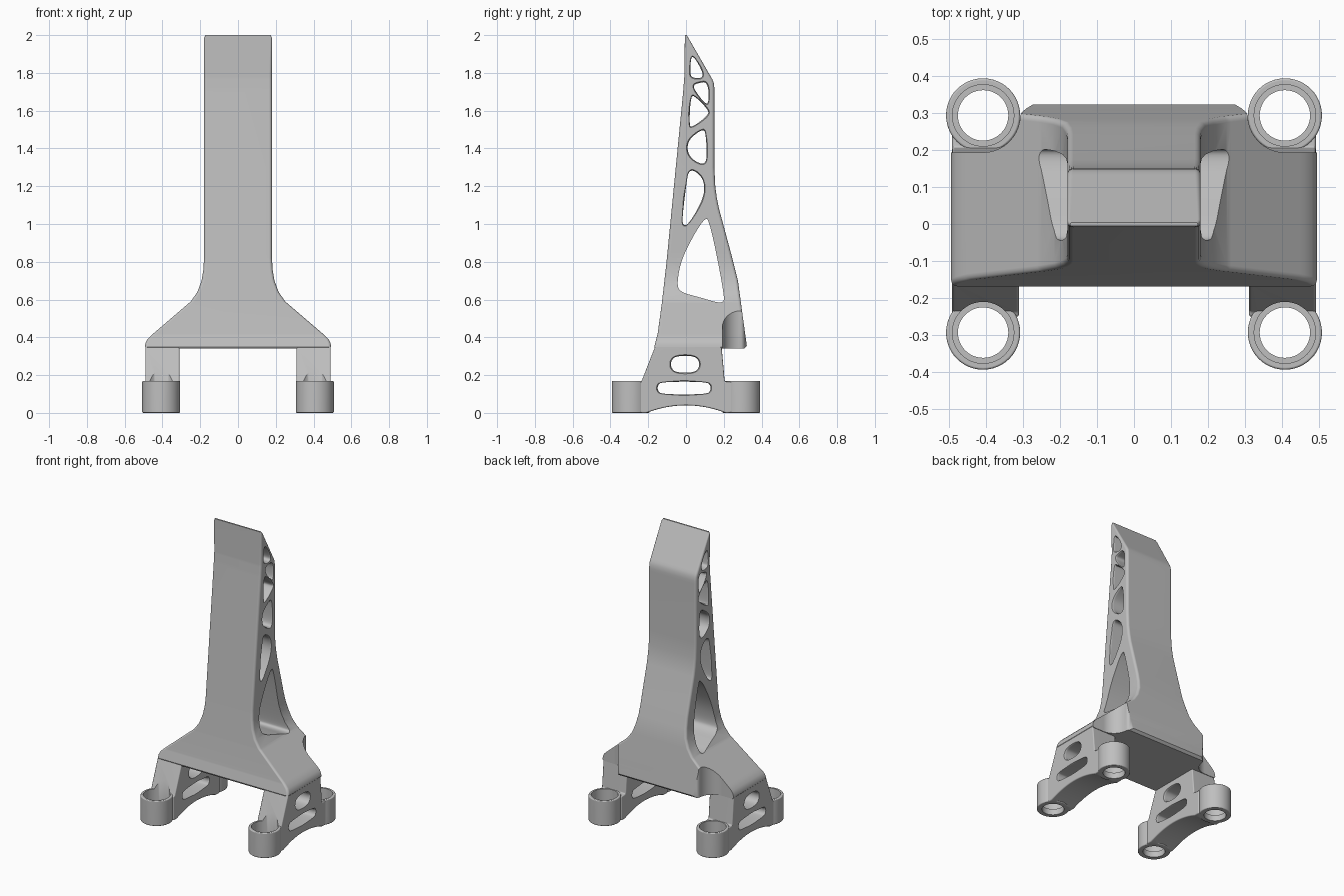
import bpy, bmesh, math
from mathutils import Vector

cube = bpy.data.objects.get("Cube")
if cube:
    bpy.data.objects.remove(cube, do_unlink=True)

grey = bpy.data.materials.new("plain_grey")
grey.use_nodes = True
grey.diffuse_color = (0.52, 0.52, 0.52, 1)
grey.node_tree.nodes["Principled BSDF"].inputs["Base Color"].default_value = (0.52, 0.52, 0.52, 1)


def loft(name, rings):
    """Skin equal-length closed rings and cap both ends."""
    bm = bmesh.new()
    rows = [[bm.verts.new(p) for p in ring] for ring in rings]
    count = len(rows[0])
    for low, high in zip(rows, rows[1:]):
        for i in range(count):
            j = (i + 1) % count
            bm.faces.new((low[i], low[j], high[j], high[i]))
    bm.faces.new(rows[0][::-1])
    bm.faces.new(rows[-1])
    bmesh.ops.recalc_face_normals(bm, faces=bm.faces[:])
    mesh = bpy.data.meshes.new(name)
    bm.to_mesh(mesh)
    bm.free()
    mesh.materials.append(grey)
    obj = bpy.data.objects.new(name, mesh)
    bpy.context.collection.objects.link(obj)
    return obj


def across(name, outline, stations):
    """Loft a (y, z) outline along x; each station is (x, outward rim)."""
    pts = [Vector(p) for p in outline]
    mid = sum(pts, Vector((0, 0))) / len(pts)
    return loft(name, [[(x, *(p + (p - mid).normalized() * rim)) for p in pts]
                       for x, rim in stations])


def upright(name, outline, bottom, top):
    return loft(name, [[(x, y, z) for x, y in outline] for z in (bottom, top)])


def circle(cx, cy, radius, count=48):
    return [(cx + radius * math.cos(math.tau * i / count),
             cy + radius * math.sin(math.tau * i / count)) for i in range(count)]


def rounded(points, rounds=3):
    """Corner cutting turns a rough outline into a smooth loop."""
    for _ in range(rounds):
        result = []
        for a, b in zip(points, points[1:] + points[:1]):
            a, b = Vector(a), Vector(b)
            result += [a.lerp(b, 0.25), a.lerp(b, 0.75)]
        points = result
    return points


def apply(obj, kind, **settings):
    mod = obj.modifiers.new(kind.lower(), kind)
    for key, value in settings.items():
        setattr(mod, key, value)
    bpy.context.view_layer.objects.active = obj
    bpy.ops.object.modifier_apply(modifier=mod.name)


def combine(obj, other, operation="DIFFERENCE"):
    apply(obj, "BOOLEAN", object=other, operation=operation, solver="EXACT")
    bpy.data.objects.remove(other, do_unlink=True)


def soften(obj, width):
    apply(obj, "BEVEL", width=width, segments=3, limit_method="ANGLE",
          angle_limit=math.radians(40))


def finish(obj):
    bpy.ops.object.select_all(action="DESELECT")
    obj.select_set(True)
    bpy.context.view_layer.objects.active = obj
    bpy.ops.object.shade_smooth_by_angle(angle=math.radians(32))
    mod = obj.modifiers.new("flat_normals", "WEIGHTED_NORMAL")
    mod.keep_sharp = True


def sample(curve, z):
    for (z0, v0), (z1, v1) in zip(curve, curve[1:]):
        if z <= z1:
            return v0 + (v1 - v0) * (z - z0) / (z1 - z0)
    return curve[-1][1]


# Tower: half width, front and back given by height
half = [(.34, .485), (.35, .493), (.37, .49), (.39, .48), (.41, .46), (.59, .25),
        (.64, .215), (.7, .193), (.76, .183), (.82, .18), (1.985, .18), (2, .172)]
front = [(.34, -.163), (.35, -.168), (.42, -.15), (.58, -.128), (.8, -.103),
         (1.7, -.015), (1.78, -.009), (2, -.006)]
back = [(.34, .307), (.355, .322), (.5, .302), (.7, .275), (.85, .237), (1.08, .175),
        (1.14, .163), (1.2, .155), (1.3, .15), (1.72, .15), (1.745, .148),
        (1.765, .14), (2, .004)]


def section(z):
    w, f, b = (sample(c, z) for c in (half, front, back))
    r = min(.016, (b - f) * .45)
    corners = [(w - r, b - r), (r - w, b - r), (r - w, f + r), (w - r, f + r)]
    return [(cx + r * math.cos(math.radians(90 * k + 22.5 * s)),
             cy + r * math.sin(math.radians(90 * k + 22.5 * s)), z)
            for k, (cx, cy) in enumerate(corners) for s in range(5)]


heights = sorted({z for curve in (half, front, back) for z, _ in curve})
tower = loft("tower", [section(z) for z in heights])

# Fastener clearance at the two rear corners
ring_x, ring_y = .407, .293
arc = [(ring_x + .1 * math.cos(math.radians(a)), ring_y + .1 * math.sin(math.radians(a)))
       for a in range(180, 271, 9)]
clearance = [(.24, .4), (.25, .335), (.27, .324), (.29, .312), (.302, .302)] + arc
clearance += [(.6, ring_y - .1), (.6, .4)]
for side in (1, -1):
    combine(tower, upright("clearance", [(side * x, y) for x, y in clearance], .2, .75))

# Openings through the tower, top to bottom
openings = [
    [(.028, 1.91), (.09, 1.805), (.085, 1.77), (.03, 1.775), (.022, 1.8)],
    [(.04, 1.735), (.06, 1.745), (.115, 1.755), (.122, 1.65), (.105, 1.63), (.045, 1.71)],
    [(.025, 1.68), (.05, 1.675), (.118, 1.605), (.118, 1.575), (.03, 1.51), (.017, 1.525)],
    [(.095, 1.505), (.105, 1.47), (.112, 1.35), (.095, 1.315), (.05, 1.33),
     (.01, 1.37), (.008, 1.43), (.04, 1.47)],
    [(.015, 1.295), (.08, 1.26), (.102, 1.19), (.08, 1.11), (.015, 1),
     (-.015, .99), (-.02, 1.03), (0, 1.2)],
    [(.095, 1.025), (.123, 1.03), (.205, .62), (.195, .575), (.08, .61),
     (-.035, .64), (-.048, .69), (-.025, .81), (.04, .94)],
]
for outline in openings:
    rim = 0 if outline is openings[-1] else .006
    stations = [(-.6, rim), (-.18, rim), (-.17, 0), (.17, 0), (.18, rim), (.6, rim)]
    combine(tower, across("opening", rounded(outline), stations))
finish(tower)


def slot(y0, y1, z0, z1):
    c = (z1 - z0) * .3
    return rounded([(y0, z0 + c), (y0 + c, z0), (y1 - c, z0), (y1, z0 + c),
                    (y1, z1 - c), (y1 - c, z1), (y0 + c, z1), (y0, z1 - c)])


# Legs: slotted panel with an arched underside and a socket at each end
arch = [(y / 100, .04 * (1 - (y / 21) ** 2)) for y in range(-21, 22, 3)]
panel = [(-.25, 0)] + arch + [(.25, 0), (.25, .163), (.205, .166), (.188, .355),
                              (-.162, .355), (-.236, .166), (-.25, .163)]
inner, outer = .31, .491
for side, name in ((1, "left_leg"), (-1, "right_leg")):
    leg = across(name, panel, [(side * inner, 0), (side * outer, 0)])
    soften(leg, .008)
    for outline in (slot(-.15, .13, .098, .165), slot(-.08, .07, .213, .302)):
        stations = [(.25, .006), (inner, .006), (inner + .01, 0),
                    (outer - .01, 0), (outer, .006), (.55, .006)]
        combine(leg, across("slot", outline, [(side * x, rim) for x, rim in stations]))
    for y in (-ring_y, ring_y):
        socket = upright("socket", circle(side * ring_x, y, .1), 0, .17)
        soften(socket, .006)
        combine(leg, socket, "UNION")
    for y in (-ring_y, ring_y):
        combine(leg, upright("bore", circle(side * ring_x, y, .068), -.1, .3))
        combine(leg, upright("counterbore", circle(side * ring_x, y, .083), .04, .5))
    finish(leg)
